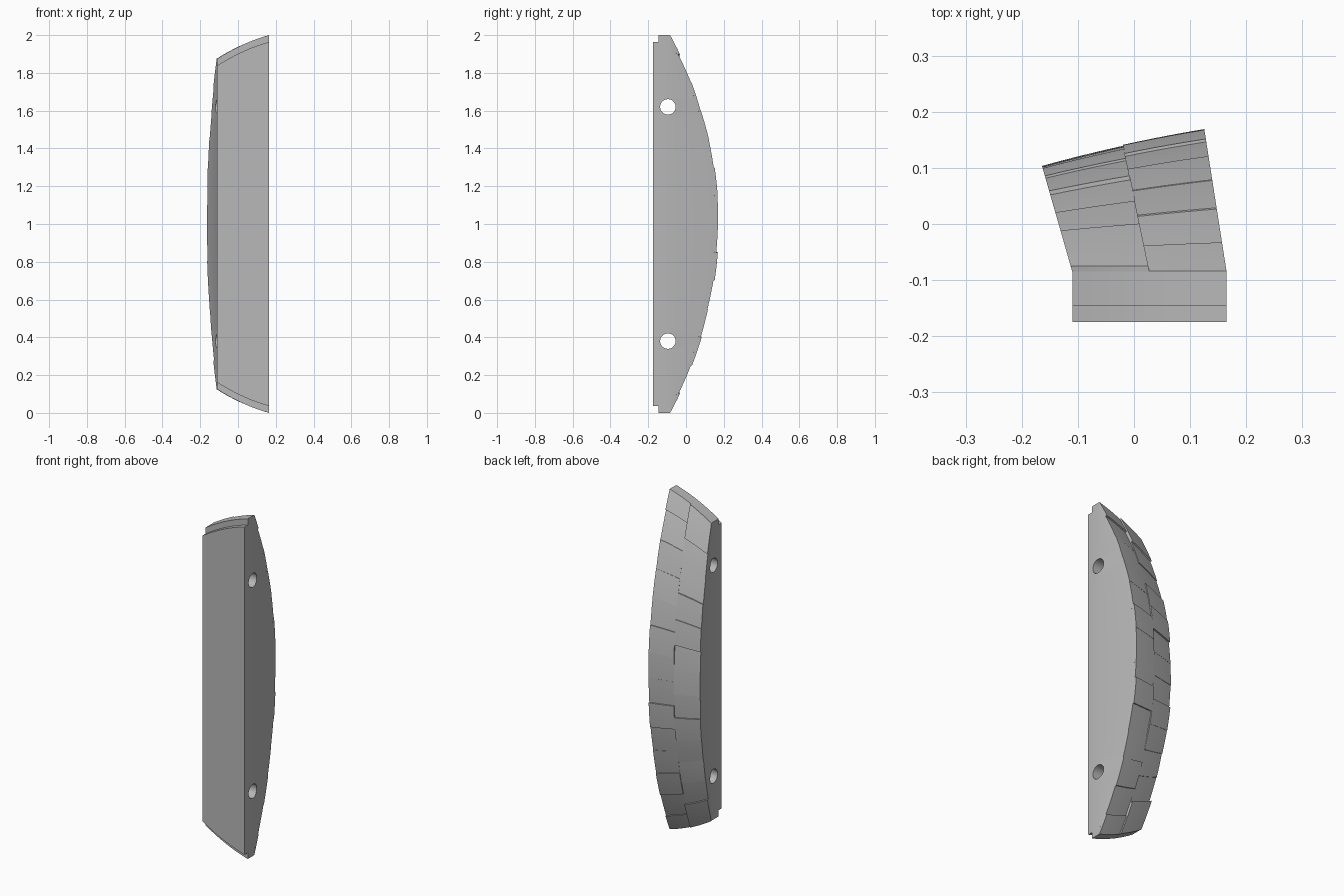
import bpy, bmesh, math, random
from mathutils import Vector

random.seed(4)
if "Cube" in bpy.data.objects:
    bpy.data.objects.remove(bpy.data.objects["Cube"])

grey = bpy.data.materials.new("stone_grey")
grey.use_nodes = True
colour = (0.48, 0.48, 0.48, 1)
grey.diffuse_color = colour
grey.node_tree.nodes["Principled BSDF"].inputs["Base Color"].default_value = colour

BEND = -0.085          # where the straight front block turns into the curved back


def lerp(a, b, f):
    return a + (b - a) * f


def half_height(u):
    return 0.875 + 0.125 * u + 0.05 * u * (1 - u)


def flat(y, trim=0.0):
    """Upright layer of the front block at depth y."""
    return lambda u, t: Vector((lerp(-0.11, 0.165, u), y,
                                1 + t * (half_height(u) - trim)))


def arched(offset, tilt=0.0, middle=0.0):
    """Bowed back layer, swept along the leaning side directions."""
    def point(u, t):
        h = half_height(u)
        base = Vector((lerp(-0.11, 0.165, u), BEND, 1 + t * h))
        tip_x = lerp(-0.165, 0.125, u)
        tip_y = lerp(0.107, 0.171, u) + 0.016 * u * (1 - u)
        depth = tip_y - BEND
        radius = (h * h + depth * depth) / (2 * depth)
        rise = math.sqrt(radius ** 2 - (t * h) ** 2) - radius + depth
        rise = max(0, rise + offset + tilt * (t - middle))
        lean = Vector((tip_x - base.x, depth, 0)) / depth
        return base + lean * rise
    return point


def stack(name, layers, us, ts):
    """Closed solid through a list of layers, first and last capped."""
    bm = bmesh.new()
    grids = [[[bm.verts.new(f(u, t)) for t in ts] for u in us] for f in layers]
    nu, nt = len(us), len(ts)
    for g in (grids[0], grids[-1]):
        for i in range(nu - 1):
            for j in range(nt - 1):
                bm.faces.new((g[i][j], g[i + 1][j], g[i + 1][j + 1], g[i][j + 1]))
    rim = ([(i, 0) for i in range(nu)] + [(nu - 1, j) for j in range(1, nt)]
           + [(i, nt - 1) for i in range(nu - 2, -1, -1)]
           + [(0, j) for j in range(nt - 2, 0, -1)])
    for a, b in zip(grids, grids[1:]):
        for (i, j), (k, m) in zip(rim, rim[1:] + rim[:1]):
            bm.faces.new((a[i][j], a[k][m], b[k][m], b[i][j]))
    bmesh.ops.remove_doubles(bm, verts=bm.verts, dist=0.0001)
    bmesh.ops.recalc_face_normals(bm, faces=bm.faces)
    mesh = bpy.data.meshes.new(name)
    bm.to_mesh(mesh)
    bm.free()
    mesh.materials.append(grey)
    obj = bpy.data.objects.new(name, mesh)
    bpy.context.collection.objects.link(obj)
    return obj


def smooth(obj):
    bpy.ops.object.select_all(action='DESELECT')
    obj.select_set(True)
    bpy.context.view_layer.objects.active = obj
    bpy.ops.object.shade_smooth_by_angle(angle=math.radians(20))


def steps(a, b, n):
    return [lerp(a, b, i / n) for i in range(n + 1)]


# Core block and the slightly shorter front plate
core = arched(-0.016)
body = stack("core_block", [flat(-0.145), flat(BEND), core],
             steps(0, 1, 10), steps(-1, 1, 48))
smooth(body)
plate = stack("front_plate", [flat(-0.175, 0.036), flat(-0.145, 0.036)],
              steps(0, 1, 10), [-1, 1])
smooth(plate)

# Two bolt holes through the sides
for k, z in enumerate((0.38, 1.62)):
    bpy.ops.mesh.primitive_cylinder_add(vertices=32, radius=0.041, depth=1,
                                        location=(0, -0.096, z),
                                        rotation=(0, math.pi / 2, 0))
    cutter = bpy.context.object
    cutter.name = f"hole_cutter_{k + 1}"
    cutter.hide_render = True
    cutter.hide_set(True)
    cutter.display_type = 'WIRE'
    cut = body.modifiers.new("bolt_hole", 'BOOLEAN')
    cut.operation = 'DIFFERENCE'
    cut.solver = 'EXACT'
    cut.object = cutter

# Two staggered columns of uneven tiles on the bowed back
columns = (("right", 0, 0.5, 0.075), ("left", 0.5, 1, 0))
for side, u0, u1, shift in columns:
    marks = [shift + 0.15 * i for i in range(-7, 7)]
    rows = [-1] + [m for m in marks if abs(m) < 0.95] + [1]
    for n, (a, b) in enumerate(zip(rows, rows[1:])):
        end = n in (0, len(rows) - 2)
        offset = random.uniform(-0.007, 0.004)
        if end:
            offset = 0.010 if side == "right" else 0.001
        tilt = 0 if end else random.uniform(-0.03, 0.03)
        tile = stack(f"{side}_tile_{n + 1}",
                     [core, arched(offset, tilt, (a + b) / 2)],
                     steps(u0, u1, 5), steps(a, b, 4))
        smooth(tile)
